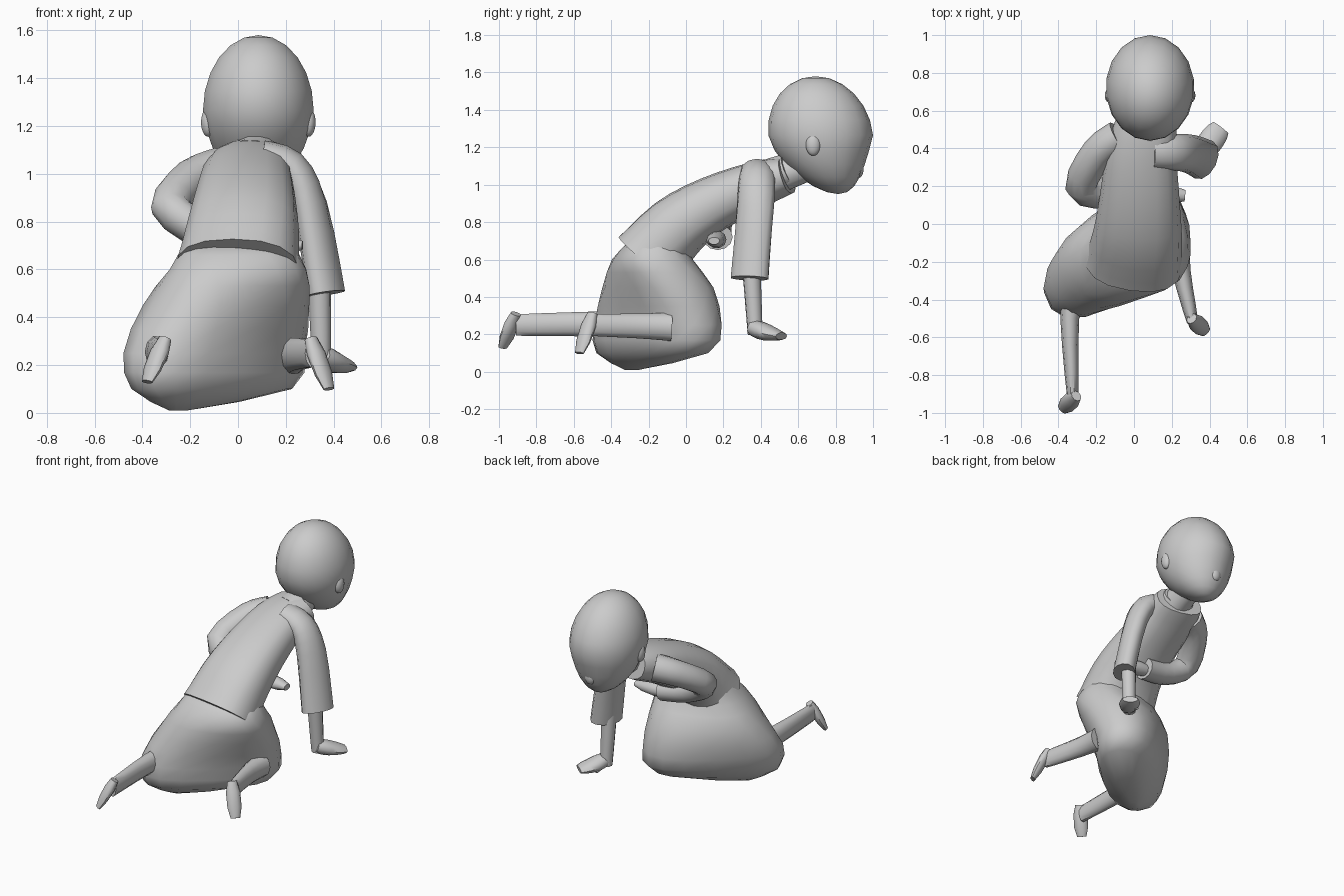
import bpy, bmesh
from math import cos, sin, pi, radians, copysign
from mathutils import Vector, Matrix

cube = bpy.data.objects.get("Cube")
if cube:
    bpy.data.objects.remove(cube, do_unlink=True)

# One plain clay colour for the whole figure
clay = bpy.data.materials.new("clay_grey")
clay.use_nodes = True
clay.diffuse_color = (0.6, 0.6, 0.6, 1)
shader = clay.node_tree.nodes["Principled BSDF"]
shader.inputs["Base Color"].default_value = clay.diffuse_color
shader.inputs["Roughness"].default_value = 0.8


def finish(name, bm, sharp=50):
    """Turn the bmesh into a smooth shaded, coloured object."""
    bmesh.ops.recalc_face_normals(bm, faces=bm.faces)
    mesh = bpy.data.meshes.new(name)
    bm.to_mesh(mesh)
    bm.free()
    mesh.materials.append(clay)
    part = bpy.data.objects.new(name, mesh)
    bpy.context.collection.objects.link(part)
    bpy.ops.object.select_all(action="DESELECT")
    part.select_set(True)
    bpy.context.view_layer.objects.active = part
    bpy.ops.object.shade_smooth_by_angle(angle=radians(sharp))


def smooth_path(keys, steps=3):
    """Curve that passes through every key and eases between them."""
    keys = [Vector(key) for key in keys]
    padded = [keys[0]] + keys + [keys[-1]]
    curve = []
    for before, start, end, after in zip(padded, padded[1:], padded[2:], padded[3:]):
        leave, arrive = (end - before) / 2, (after - start) / 2
        for step in range(steps):
            t = step / steps
            ease = t * t * (3 - 2 * t)
            curve.append(start + (end - start) * ease
                         + leave * (t * (1 - t) ** 2) - arrive * (t * t * (1 - t)))
    return curve + [keys[-1]]


def ring(centre, across, upright, rotation, sides, power):
    """Rounded cross-section; a power above two makes it boxier."""
    points = []
    for i in range(sides):
        angle = 2 * pi * i / sides
        c, s = cos(angle), sin(angle)
        x = copysign(abs(c) ** (2 / power), c) * across
        y = copysign(abs(s) ** (2 / power), s) * upright
        points.append(centre + rotation @ Vector((x, y, 0)))
    return points


def skin(name, rings):
    """Join a row of rings into one closed part."""
    bm = bmesh.new()
    rows = [[bm.verts.new(point) for point in points] for points in rings]
    for low, high in zip(rows, rows[1:]):
        for i in range(len(low)):
            bm.faces.new((low[i - 1], low[i], high[i], high[i - 1]))
    bm.faces.new(rows[0])
    bm.faces.new(rows[-1])
    finish(name, bm)


def limb(name, path, start, end, bulge=0, sides=10, power=2):
    """Tube along a path; its (sideways, upright) radii taper from start to end."""
    spots = smooth_path(path)
    last = len(spots) - 1
    rings = []
    for i, spot in enumerate(spots):
        along = spots[min(i + 1, last)] - spots[max(i - 1, 0)]
        rotation = along.to_track_quat("Z", "Y").to_matrix()
        size = Vector(start).lerp(Vector(end), i / last) * (1 + bulge * sin(pi * i / last))
        rings.append(ring(spot, size.x, size.y, rotation, sides, power))
    skin(name, rings)


def ball(name, centre, radii, shape=None):
    """Ellipsoid whose unit sphere may first be reshaped by a rule."""
    bm = bmesh.new()
    bmesh.ops.create_uvsphere(bm, u_segments=18, v_segments=12, radius=1)
    for vert in bm.verts:
        if shape:
            shape(vert.co)
        vert.co = Vector(centre) + Matrix.Diagonal(radii) @ vert.co
    finish(name, bm)


def jaw_and_brow(co):
    """Narrow the head towards the chin, which juts forward."""
    low = max(-co.z, 0)
    co.x *= 1 - low / 10
    co.y *= 1 - low / 4
    co.y += low * low / 3 - max(co.z, 0) / 10


# Head with ears, nose and neck
head = Vector((0.085, 0.72, 1.265))
ball("head", head, (0.235, 0.28, 0.315), jaw_and_brow)
for side, label in ((1, "left"), (-1, "right")):
    ball(label + "_ear", head + Vector((side * 0.21, -0.04, -0.05)), (0.03, 0.04, 0.06))
ball("nose", head + Vector((0, 0.2, -0.18)), (0.04, 0.03, 0.05))
limb("neck", [(0.07, 0.45, 1.03), (0.08, 0.7, 1.12)], (0.1, 0.1), (0.08, 0.08))
limb("collar", [(0.06, 0.48, 1.05), (0.08, 0.55, 1.08)], (0.13, 0.1), (0.1, 0.09), sides=14)

# Skirt spread diagonally over the folded legs: centre, long and short radius, yaw
skirt = [
    (-0.25, -0.29, 0.01, 0.04, 0.03, 40),
    (-0.11, -0.18, 0.1, 0.4, 0.17, 40),
    (-0.1, -0.15, 0.25, 0.44, 0.22, 40),
    (-0.05, -0.15, 0.45, 0.36, 0.25, 30),
    (0, -0.18, 0.6, 0.29, 0.21, 10),
    (0, -0.15, 0.7, 0.23, 0.15, 0),
]
skin("skirt", [
    ring(Vector((x, y, z)), long, short, Matrix.Rotation(radians(yaw), 3, "Z"), 16, 2.4)
    for x, y, z, long, short, yaw in smooth_path(skirt, 2)])

# Torso leaning forward from the hips to the shoulders
limb("torso", [(0, -0.2, 0.6), (0.02, -0.05, 0.77), (0.03, 0.15, 0.9),
               (0.04, 0.38, 1), (0.07, 0.54, 1.05)],
     (0.26, 0.2), (0.16, 0.1), sides=16, power=2.4)

# Straight left arm, hand planted on the ground
limb("left_sleeve", [(0.1, 0.38, 1.07), (0.22, 0.38, 1.03), (0.3, 0.37, 0.87), (0.37, 0.34, 0.5)],
     (0.09, 0.07), (0.11, 0.07), sides=12)
limb("left_forearm", [(0.34, 0.35, 0.55), (0.35, 0.37, 0.2)], (0.05, 0.05), (0.04, 0.04))
limb("left_hand", [(0.35, 0.35, 0.24), (0.4, 0.43, 0.21), (0.46, 0.51, 0.19)],
     (0.04, 0.04), (0.05, 0.02), bulge=0.5)
limb("left_thumb", [(0.36, 0.38, 0.21), (0.37, 0.46, 0.18)], (0.03, 0.02), (0.02, 0.01))

# Bent right arm, folded back under the chest
limb("right_sleeve", [(-0.08, 0.46, 1.02), (-0.19, 0.38, 0.98), (-0.28, 0.2, 0.86),
                      (-0.14, 0.16, 0.76), (0.06, 0.17, 0.72)],
     (0.09, 0.09), (0.08, 0.07), sides=12)
limb("right_hand", [(0.04, 0.17, 0.71), (0.27, 0.15, 0.7)], (0.04, 0.04), (0.03, 0.02), bulge=0.5)

# Lower legs trailing from under the skirt
limb("right_calf", [(-0.31, -0.25, 0.25), (-0.34, -0.5, 0.255), (-0.325, -0.91, 0.25)],
     (0.07, 0.08), (0.03, 0.06))
limb("left_calf", [(0.23, -0.08, 0.24), (0.25, -0.25, 0.245), (0.31, -0.52, 0.25)],
     (0.07, 0.08), (0.03, 0.06))

# Bare feet: heel up, toes pointing down and outwards
for label, side, heel, drop in (("right", -1, -0.91, 0.18), ("left", 1, -0.5, 0.21)):
    top = Vector((side * 0.305, heel, 0.31))
    toes = top + Vector((side * 0.075, -0.07, -drop))
    limb(label + "_foot", [top, toes], (0.03, 0.025), (0.03, 0.015), bulge=0.6)
